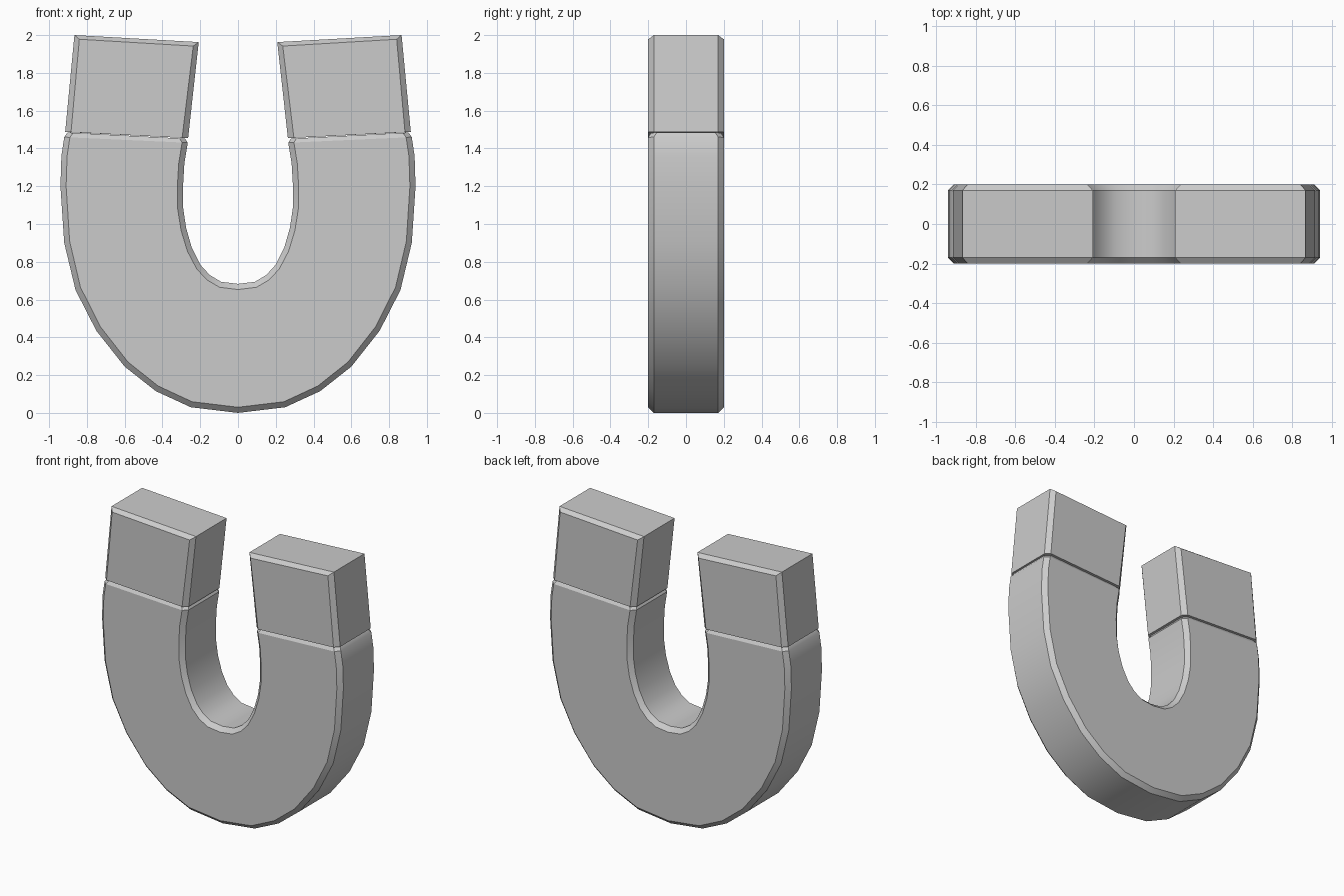
import bpy, bmesh
from mathutils import Vector

if "Cube" in bpy.data.objects:
    bpy.data.objects.remove(bpy.data.objects["Cube"])


def loft(name, rings):
    """Skin a list of closed rings and cap both ends."""
    bm = bmesh.new()
    vs = [[bm.verts.new(p) for p in r] for r in rings]
    n = len(rings[0])
    for a, b in zip(vs, vs[1:]):
        for i in range(n):
            j = (i + 1) % n
            bm.faces.new((a[i], a[j], b[j], b[i]))
    bm.faces.new(vs[0])
    bm.faces.new(vs[-1])
    bmesh.ops.recalc_face_normals(bm, faces=bm.faces)
    me = bpy.data.meshes.new(name)
    bm.to_mesh(me)
    bm.free()
    ob = bpy.data.objects.new(name, me)
    bpy.context.collection.objects.link(ob)
    bpy.ops.object.select_all(action='DESELECT')
    ob.select_set(True)
    bpy.context.view_layer.objects.active = ob
    bpy.ops.object.shade_smooth_by_angle(angle=0.52)
    return ob


def section(s, depth=0.2, c=0.03):
    """Chamfered rectangular section between inner and outer wall points."""
    a, b = Vector((s[0], 0, s[1])), Vector((s[2], 0, s[3]))
    d = (b - a).normalized() * c
    half = [(a, depth - c), (a + d, depth), (b - d, depth), (b, depth - c)]
    front = [(p.x, -y, p.z) for p, y in half]
    back = [(p.x, y, p.z) for p, y in reversed(half)]
    return front + back


# U-shaped body: inner x, z and outer x, z from the bottom centre up the right arm
stations = [
    (0, .683, 0, .0), (.09, .694, .25, .03), (.15, .73, .435, .115),
    (.2, .785, .60, .245), (.245, .875, .75, .435), (.275, .98, .86, .65),
    (.291, 1.09, .92, .90), (.291, 1.20, .94, 1.20), (.284, 1.32, .935, 1.36),
    (.266, 1.43, .92, 1.46),
]
right = [section(s) for s in stations]
right.append(section((.28, 1.452, .903, 1.484), depth=.185))
left = [[(-x, y, z) for x, y, z in r] for r in right[:0:-1]]
loft("magnet_body", left + right)

# Pole tips: front and back outlines inset on the sides and top
full = [(.264, 1.455), (.915, 1.487), (.866, 2.0), (.208, 1.963)]
inset = [(.296, 1.456), (.884, 1.486), (.84, 1.978), (.237, 1.942)]
layers = [(-.2, inset), (-.17, full), (.17, full), (.2, inset)]
for side, s in (("right", 1), ("left", -1)):
    loft("pole_tip_" + side, [[(s * x, y, z) for x, z in o] for y, o in layers])
